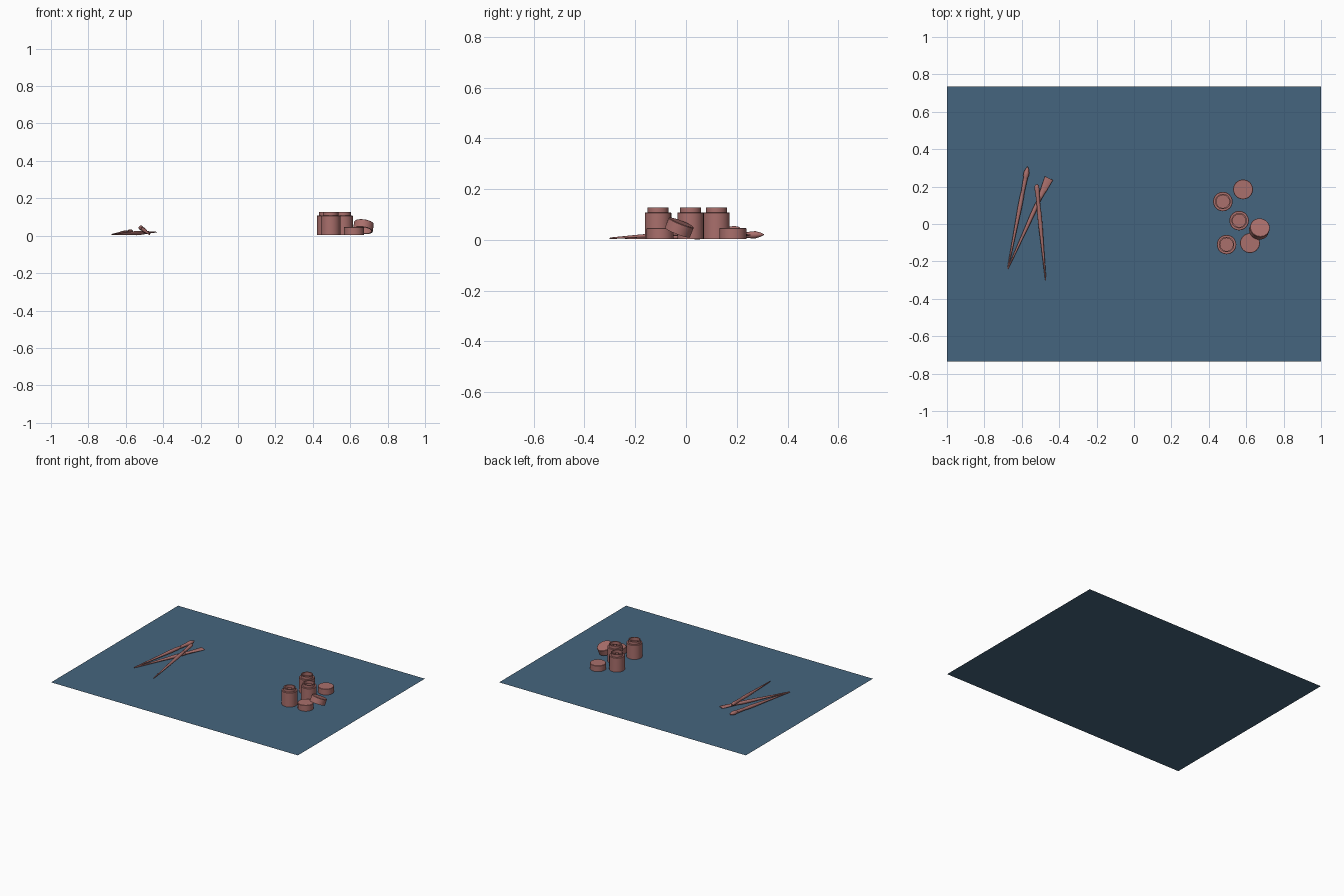
import bpy, bmesh, math
from mathutils import Vector, Matrix

if "Cube" in bpy.data.objects:
    bpy.data.objects.remove(bpy.data.objects["Cube"])


def material(name, col):
    m = bpy.data.materials.new(name)
    m.diffuse_color = col
    m.use_nodes = True
    m.node_tree.nodes["Principled BSDF"].inputs["Base Color"].default_value = m.diffuse_color
    return m


BLUE = material("sheet_blue", (0.06, 0.13, 0.21, 1))
PINK = material("dusty_red", (0.40, 0.16, 0.15, 1))


def finish(name, bm, mat, matrix, smooth=True):
    bmesh.ops.recalc_face_normals(bm, faces=bm.faces)
    me = bpy.data.meshes.new(name)
    bm.to_mesh(me)
    bm.free()
    me.materials.append(mat)
    ob = bpy.data.objects.new(name, me)
    bpy.context.collection.objects.link(ob)
    ob.matrix_world = matrix
    if smooth:
        bpy.ops.object.select_all(action='DESELECT')
        ob.select_set(True)
        bpy.context.view_layer.objects.active = ob
        bpy.ops.object.shade_smooth_by_angle(angle=math.radians(35))
    return ob


def loft(name, sections, matrix, n=32):
    """Stack of elliptical rings (z, half width, half depth), capped at both ends."""
    bm = bmesh.new()
    rings = []
    for z, w, d in sections:
        rings.append([bm.verts.new((w * math.cos(2 * math.pi * i / n),
                                    d * math.sin(2 * math.pi * i / n), z)) for i in range(n)])
    for a, b in zip(rings, rings[1:]):
        for i in range(n):
            j = (i + 1) % n
            bm.faces.new((a[i], a[j], b[j], b[i]))
    bm.faces.new(rings[0])
    bm.faces.new(rings[-1])
    return finish(name, bm, PINK, matrix)


def lathe(name, profile, matrix):
    return loft(name, [(z, r, r) for r, z in profile], matrix)


# Flat ground sheet
bm = bmesh.new()
bm.faces.new([bm.verts.new((x, y, 0)) for x, y in
              ((-1, -0.735), (1, -0.735), (1, 0.735), (-1, 0.735))])
finish("sheet", bm, BLUE, Matrix(), smooth=False)

# Open paint jars with a narrower neck
jar = [(0.052, 0.004), (0.052, 0.106), (0.050, 0.108), (0.041, 0.108), (0.041, 0.127),
       (0.034, 0.127), (0.034, 0.104), (0.045, 0.098), (0.045, 0.012)]
for k, (x, y) in enumerate(((0.475, 0.12), (0.562, 0.018), (0.495, -0.11))):
    lathe(f"jar_{k + 1}", jar, Matrix.Translation((x, y, 0)))

# Hollow lids: two lying flat, one leaning on its neighbour
lid = [(0.046, 0.036), (0.046, 0), (0.053, 0), (0.053, 0.041), (0.051, 0.043)]
for k, (x, y) in enumerate(((0.583, 0.185), (0.62, -0.102))):
    lathe(f"lid_{k + 1}", lid, Matrix.Translation((x, y, 0.004)))
normal = Vector((0.13, 0.36, 0.92)).normalized()
lean = Vector((0, 0, 1)).rotation_difference(normal).to_matrix().to_4x4()
lathe("lid_leaning", lid, Matrix.Translation((0.668, -0.034, 0.029)) @ lean)


# Brushes: tapered handle, metal ferrule, bristle head
def brush(name, tail, tip, ferrule, bristles):
    tail, tip = Vector(tail), Vector(tip)
    axis = tip - tail
    length = axis.length
    zc = axis.normalized()
    xc = zc.cross(Vector((0, 0, 1))).normalized()
    yc = zc.cross(xc)
    m = Matrix((xc, yc, zc)).transposed().to_4x4()
    m.translation = tail
    handle = [(0, 0.002, 0.002), (0.03, 0.0035, 0.0035), (0.35, 0.0075, 0.0075),
              (0.60, 0.0115, 0.0115), (0.70, 0.0115, 0.0115), (ferrule[0][0], 0.009, 0.009)]
    for part, secs in (("handle", handle), ("ferrule", ferrule), ("bristles", bristles)):
        loft(f"{name}_{part}", [(t * length, w, d) for t, w, d in secs], m, 16)


brush("round_brush", (-0.675, -0.24, 0.006), (-0.568, 0.308, 0.021),
      [(0.76, 0.010, 0.010), (0.88, 0.012, 0.012)],
      [(0.88, 0.011, 0.011), (0.91, 0.015, 0.014), (0.94, 0.015, 0.014),
       (0.975, 0.009, 0.008), (1.0, 0.001, 0.001)])
brush("flat_brush", (-0.675, -0.24, 0.006), (-0.455, 0.245, 0.019),
      [(0.74, 0.010, 0.010), (0.79, 0.011, 0.009), (0.87, 0.017, 0.007)],
      [(0.87, 0.017, 0.007), (0.94, 0.021, 0.005), (1.0, 0.024, 0.003)])
brush("small_brush", (-0.472, -0.302, 0.006), (-0.521, 0.212, 0.044),
      [(0.78, 0.010, 0.010), (0.90, 0.011, 0.011)],
      [(0.90, 0.011, 0.011), (0.95, 0.013, 0.012), (0.985, 0.011, 0.010), (1.0, 0.006, 0.005)])
